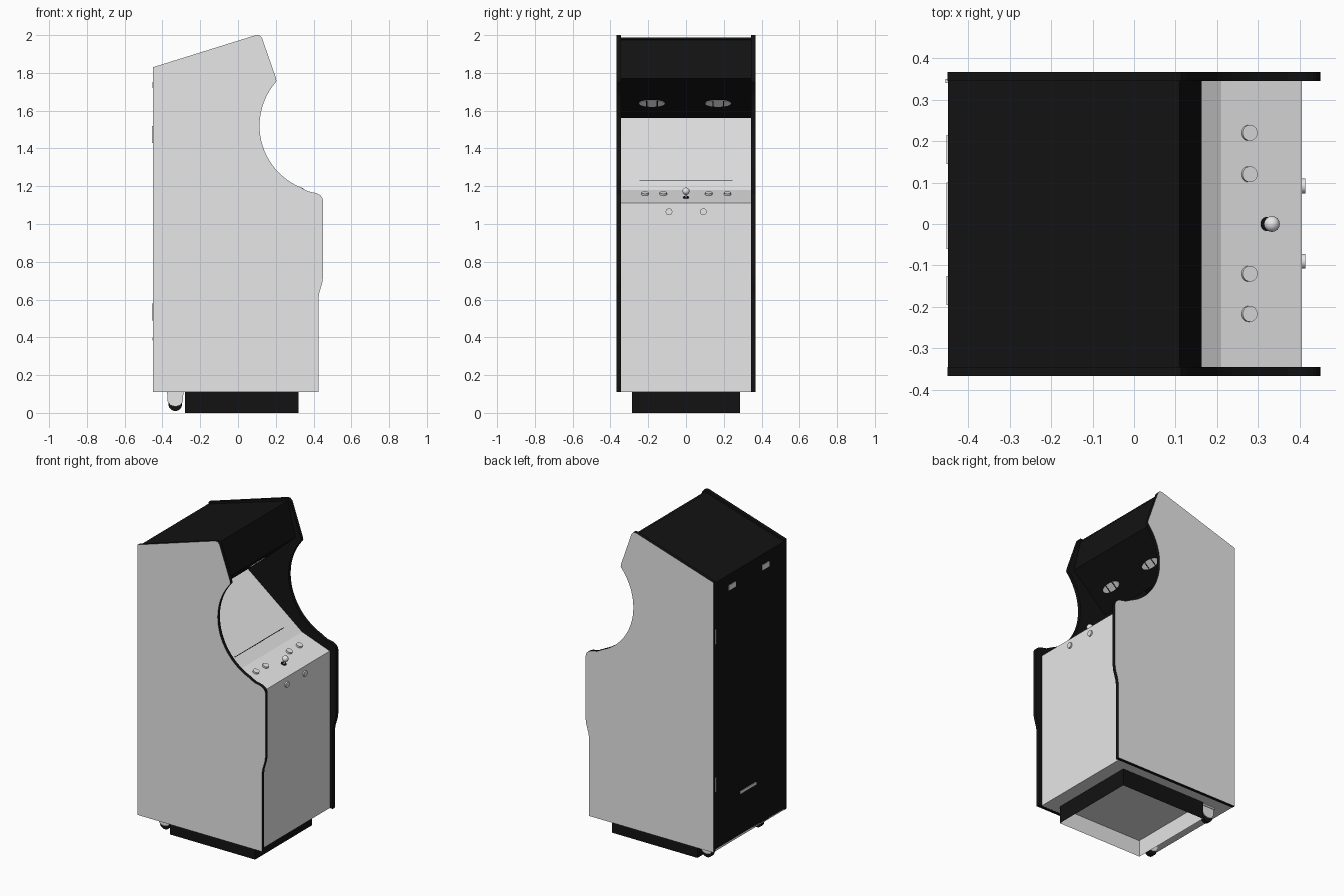
import bpy, bmesh, math
from mathutils import Vector

cube = bpy.data.objects.get("Cube")
if cube:
    bpy.data.objects.remove(cube, do_unlink=True)


def material(name, value):
    m = bpy.data.materials.new(name)
    m.use_nodes = True
    color = (value, value, value, 1)
    m.diffuse_color = color
    m.node_tree.nodes["Principled BSDF"].inputs["Base Color"].default_value = color
    return m


GRAY = material("light gray", 0.8)
BLACK = material("black", 0.006)
INNER = 0.345   # half width between the side panels
OUTER = 0.367


def finish(name, bm, mats, rule=None):
    bmesh.ops.recalc_face_normals(bm, faces=bm.faces)
    mesh = bpy.data.meshes.new(name)
    if rule:
        for f in bm.faces:
            f.material_index = rule(f)
    bm.to_mesh(mesh)
    bm.free()
    for m in mats:
        mesh.materials.append(m)
    ob = bpy.data.objects.new(name, mesh)
    bpy.context.collection.objects.link(ob)
    return ob


def smooth(ob):
    bpy.ops.object.select_all(action='DESELECT')
    ob.select_set(True)
    bpy.context.view_layer.objects.active = ob
    bpy.ops.object.shade_smooth_by_angle(angle=math.radians(30))


def prism(name, profile, y0, y1, mats, rule=None):
    """Extrude an x-z outline along y."""
    bm = bmesh.new()
    face = bm.faces.new([bm.verts.new((x, y0, z)) for x, z in profile])
    new = bmesh.ops.extrude_face_region(bm, geom=[face])["geom"]
    bmesh.ops.translate(bm, vec=(0, y1 - y0, 0),
                        verts=[v for v in new if isinstance(v, bmesh.types.BMVert)])
    return finish(name, bm, mats, rule)


def slab(name, p, q, mat, half=INNER, t=0.012):
    """Flat board from p to q, thickened to the left of its direction."""
    p, q = Vector(p), Vector(q)
    d = (q - p).normalized()
    n = Vector((-d.y, d.x)) * t
    return prism(name, [p, q, q + n, p + n], -half, half, [mat])


def box(name, center, size, mat):
    bm = bmesh.new()
    bmesh.ops.create_cube(bm, size=1)
    bmesh.ops.scale(bm, vec=size, verts=bm.verts)
    bmesh.ops.translate(bm, vec=center, verts=bm.verts)
    return finish(name, bm, [mat])


def disc(name, center, axis, radius, depth, mat, squash=1.0):
    bm = bmesh.new()
    bmesh.ops.create_cone(bm, cap_ends=True, segments=32, radius1=radius,
                          radius2=radius, depth=depth)
    bmesh.ops.scale(bm, vec=(1, squash, 1), verts=bm.verts)
    ob = finish(name, bm, [mat])
    ob.location = center
    ob.rotation_euler = Vector(axis).to_track_quat('Z', 'Y').to_euler()
    smooth(ob)
    return ob


# Side panels: gray outside, black edges and inside
outline = [(-0.45, 0.11), (-0.45, 1.83), (0.095, 2.0), (0.113, 2.0), (0.127, 1.985),
           (0.2, 1.775), (0.203, 1.76)]
for i in range(25):
    a = math.radians(139 + i * 4.5)
    outline.append((0.467 + 0.353 * math.cos(a), 1.52 + 0.353 * math.sin(a)))
outline += [(0.37, 1.173), (0.415, 1.163)]
for i in range(1, 6):
    a = math.radians(75 - i * 15)
    outline.append((0.415 + 0.035 * math.cos(a), 1.12 + 0.04 * math.sin(a)))
outline += [(0.45, 0.72), (0.446, 0.69), (0.43, 0.635), (0.425, 0.6), (0.425, 0.11)]
for side, label in ((1, "left"), (-1, "right")):
    prism(label + "_side_panel", outline, side * INNER, side * OUTER, [BLACK, GRAY],
          lambda f, s=side: int(f.normal.y * s > 0.9))

# Cabinet shell
slab("back_panel", (-0.449, 1.82), (-0.449, 0.112), BLACK)
slab("roof", (0.11, 1.987), (-0.449, 1.818), BLACK)
slab("marquee", (0.163, 1.77), (0.11, 1.987), BLACK)
slab("speaker_panel", (-0.07, 1.56), (0.163, 1.77), BLACK)
slab("floor_panel", (-0.449, 0.111), (0.405, 0.111), GRAY)
slab("front_panel", (0.405, 0.111), (0.405, 1.11), GRAY)
slab("control_panel", (0.405, 1.11), (0.21, 1.18), GRAY)
slab("screen", (0.21, 1.18), (-0.32, 1.596), GRAY)
slab("screen_slot", (0.1515, 1.227), (0.148, 1.2297), BLACK, half=0.245, t=-0.001)

# Control buttons and joystick
slope = Vector((0.07, 0, 0.195)).normalized()


def on_panel(x, y, lift):
    return Vector((x, y, 1.11 + (0.405 - x) * 0.359)) + slope * lift


for i, y in enumerate((-0.217, -0.12, 0.12, 0.22)):
    disc(f"control_button_{i + 1}", on_panel(0.277, y, 0.004), slope, 0.019, 0.014, GRAY)
disc("joystick_collar", on_panel(0.322, 0, 0.001), slope, 0.017, 0.004, BLACK)
disc("joystick_shaft", on_panel(0.324, 0, 0.018), slope, 0.006, 0.036, GRAY)
bm = bmesh.new()
bmesh.ops.create_uvsphere(bm, u_segments=24, v_segments=12, radius=0.019)
ball = finish("joystick_ball", bm, [GRAY])
ball.location = (0.333, 0, 1.174)
smooth(ball)
for y in (-0.09, 0.092):
    disc("start_button", (0.408, y, 1.065), (1, 0, 0), 0.018, 0.012, GRAY)

# Speakers: oval grilles with two dark bars
down = Vector((0.21, 0, -0.233)).normalized()
for y in (-0.18, 0.17):
    center = Vector((0.019, y, 1.64))
    disc("speaker", center + down * 0.001, down, 0.068, 0.006, GRAY, squash=0.37)
    for dy in (-0.028, 0.028):
        bar = box("speaker_bar", (0, 0, 0), (0.006, 0.046, 0.003), BLACK)
        bar.location = center + down * 0.004 + Vector((0, dy, 0))
        bar.rotation_euler = down.to_track_quat('Z', 'Y').to_euler()

# Back fittings
for y in (-0.16, 0.18):
    box("back_vent", (-0.45, y, 1.737), (0.006, 0.07, 0.032), GRAY)
box("back_handle", (-0.45, 0.02, 0.39), (0.006, 0.16, 0.016), GRAY)
for z in (0.535, 1.475):
    box("back_hinge", (-0.451, INNER, z), (0.007, 0.01, 0.09), GRAY)

# Hollow plinth: black outside, gray inside
bm = bmesh.new()
center = Vector((0.02, 0, 0.055))
bmesh.ops.create_cube(bm, size=1)
bmesh.ops.scale(bm, vec=(0.6, 0.57, 0.11), verts=bm.verts)
bmesh.ops.translate(bm, vec=center, verts=bm.verts)
bmesh.ops.recalc_face_normals(bm, faces=bm.faces)
bottom = min(bm.faces, key=lambda f: f.calc_center_median().z)
bmesh.ops.inset_region(bm, faces=[bottom], thickness=0.01)
bmesh.ops.translate(bm, vec=(0, 0, 0.1), verts=bottom.verts)


def plinth_color(f):
    c = f.calc_center_median()
    facing_in = f.normal.dot(center - c) > 0.05 and abs(f.normal.z) < 0.5
    ceiling = f.normal.z < -0.5 and c.z > 0.05
    return int(facing_in or ceiling)


finish("plinth", bm, [BLACK, GRAY], plinth_color)

# Rear casters
for y in (-0.25, 0.25):
    disc("caster_wheel", (-0.332, y, 0.046), (0, 1, 0), 0.036, 0.024, BLACK)
    for side in (-1, 1):
        fork = [(-0.375, 0.11), (-0.372, 0.06), (-0.358, 0.04), (-0.332, 0.033),
                (-0.306, 0.04), (-0.292, 0.06), (-0.289, 0.11)]
        prism("caster_fork", fork, y + side * 0.015, y + side * 0.02, [GRAY])
    box("caster_plate", (-0.332, y, 0.106), (0.086, 0.05, 0.01), GRAY)
